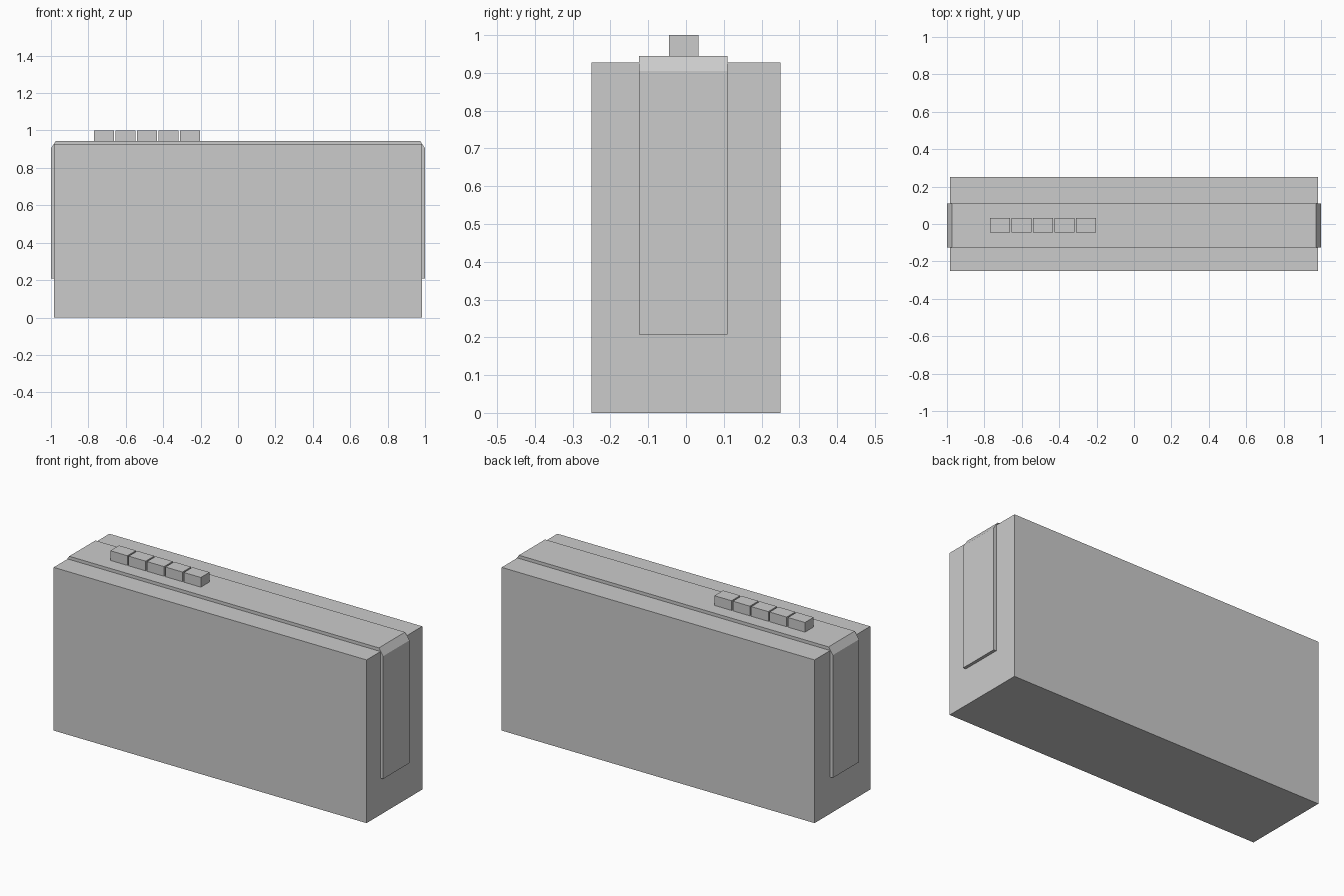
import bpy
import bmesh

if "Cube" in bpy.data.objects:
    bpy.data.objects.remove(bpy.data.objects["Cube"])


def make_object(name, bm):
    bmesh.ops.recalc_face_normals(bm, faces=bm.faces)
    mesh = bpy.data.meshes.new(name)
    bm.to_mesh(mesh)
    bm.free()
    obj = bpy.data.objects.new(name, mesh)
    bpy.context.collection.objects.link(obj)
    return obj


def box(name, lo, hi):
    bm = bmesh.new()
    bmesh.ops.create_cube(bm, size=1)
    for v in bm.verts:
        v.co = [(a + b) / 2 + c * (b - a) for a, b, c in zip(lo, hi, v.co)]
    return make_object(name, bm)


def extrude_xz(name, profile, y0, y1):
    bm = bmesh.new()
    face = bm.faces.new([bm.verts.new((x, y0, z)) for x, z in profile])
    result = bmesh.ops.extrude_face_region(bm, geom=[face])
    verts = [g for g in result["geom"] if isinstance(g, bmesh.types.BMVert)]
    bmesh.ops.translate(bm, verts=verts, vec=(0, y1 - y0, 0))
    return make_object(name, bm)


# Main case
box("body", (-0.983, -0.25, 0), (0.983, 0.25, 0.927))

# Chamfered band over the top and down both ends, slightly sunk into the case
half = [(0.973, 0.945), (1.0, 0.905), (1.0, 0.208), (0.98, 0.208), (0.98, 0.924)]
mirrored = [(-x, z) for x, z in reversed(half)]
extrude_xz("band", half + mirrored, -0.125, 0.11)

# Row of push buttons
for i in range(5):
    x = -0.771 + i * 0.1155
    box(f"button_{i + 1}", (x, -0.045, 0.945), (x + 0.107, 0.033, 1.0))
